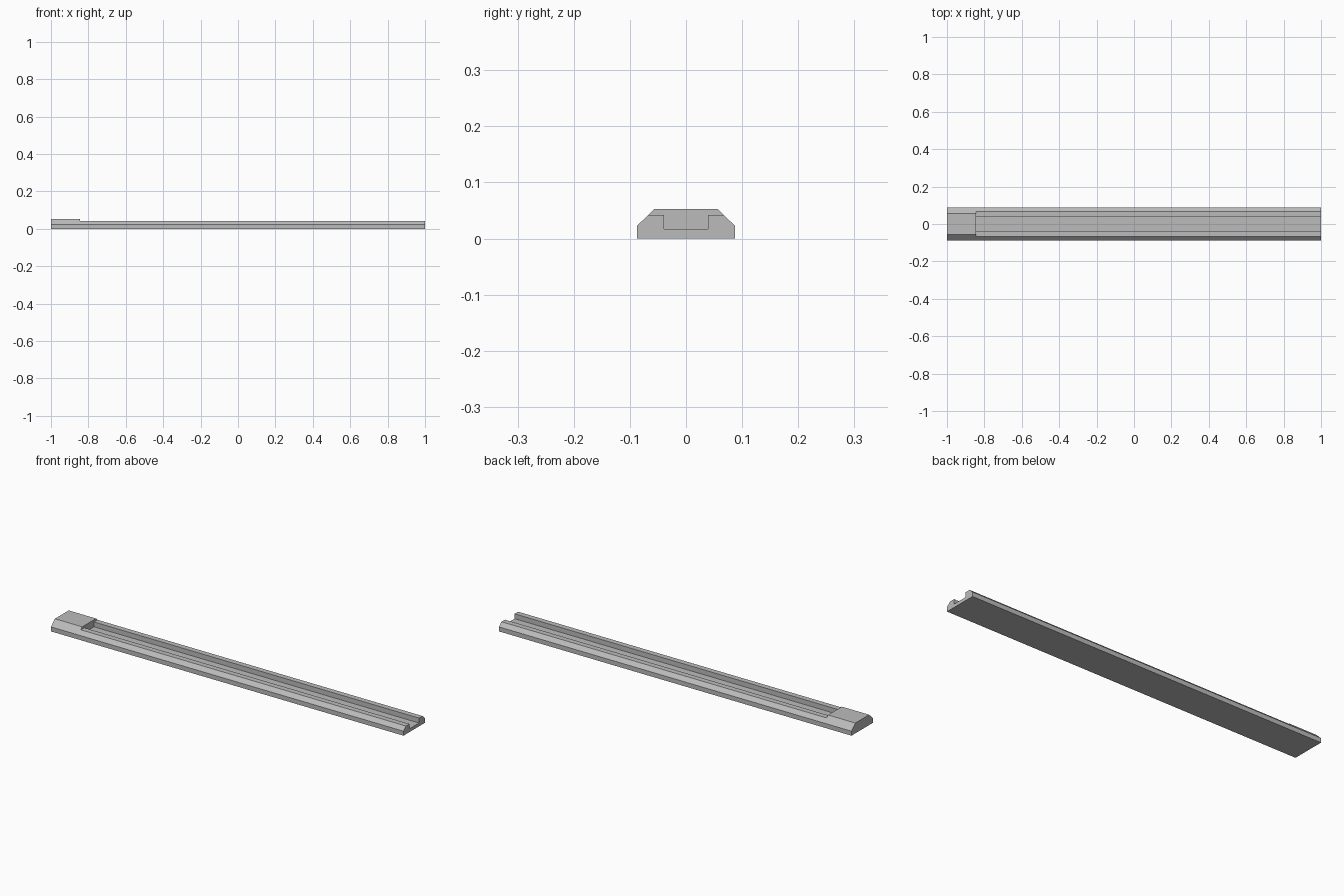
import bpy
import bmesh

if "Cube" in bpy.data.objects:
    bpy.data.objects.remove(bpy.data.objects["Cube"], do_unlink=True)

grey = bpy.data.materials.new("plain_grey")
grey.use_nodes = True
colour = (0.5, 0.5, 0.5, 1)
grey.diffuse_color = colour
grey.node_tree.nodes["Principled BSDF"].inputs["Base Color"].default_value = colour


def prism(name, half_profile, x0, x1):
    """Mirror a (y, z) half profile and extrude it along x."""
    profile = half_profile + [(-y, z) for y, z in reversed(half_profile)]
    bm = bmesh.new()
    face = bm.faces.new([bm.verts.new((x0, y, z)) for y, z in profile])
    ext = bmesh.ops.extrude_face_region(bm, geom=[face])
    verts = [v for v in ext["geom"] if isinstance(v, bmesh.types.BMVert)]
    bmesh.ops.translate(bm, vec=(x1 - x0, 0, 0), verts=verts)
    bmesh.ops.recalc_face_normals(bm, faces=bm.faces)
    mesh = bpy.data.meshes.new(name)
    bm.to_mesh(mesh)
    bm.free()
    mesh.materials.append(grey)
    obj = bpy.data.objects.new(name, mesh)
    bpy.context.scene.collection.objects.link(obj)
    return obj


# Bevelled bar, full height along its whole length
rail = prism("channel_rail", [(0.087, 0), (0.087, 0.023), (0.056, 0.053)], -1, 1)

# Cutter lowers the side walls and opens the channel, leaving the end block
cutter = prism("channel_cutter",
               [(0.039, 0.017), (0.039, 0.042), (0.12, 0.042), (0.12, 0.1)],
               -0.845, 1.1)
cut = rail.modifiers.new("channel", "BOOLEAN")
cut.operation = "DIFFERENCE"
cut.solver = "EXACT"
cut.object = cutter

# Bake the cut and drop the helper
bpy.context.view_layer.objects.active = rail
bpy.ops.object.modifier_apply(modifier=cut.name)
bpy.data.objects.remove(cutter, do_unlink=True)
